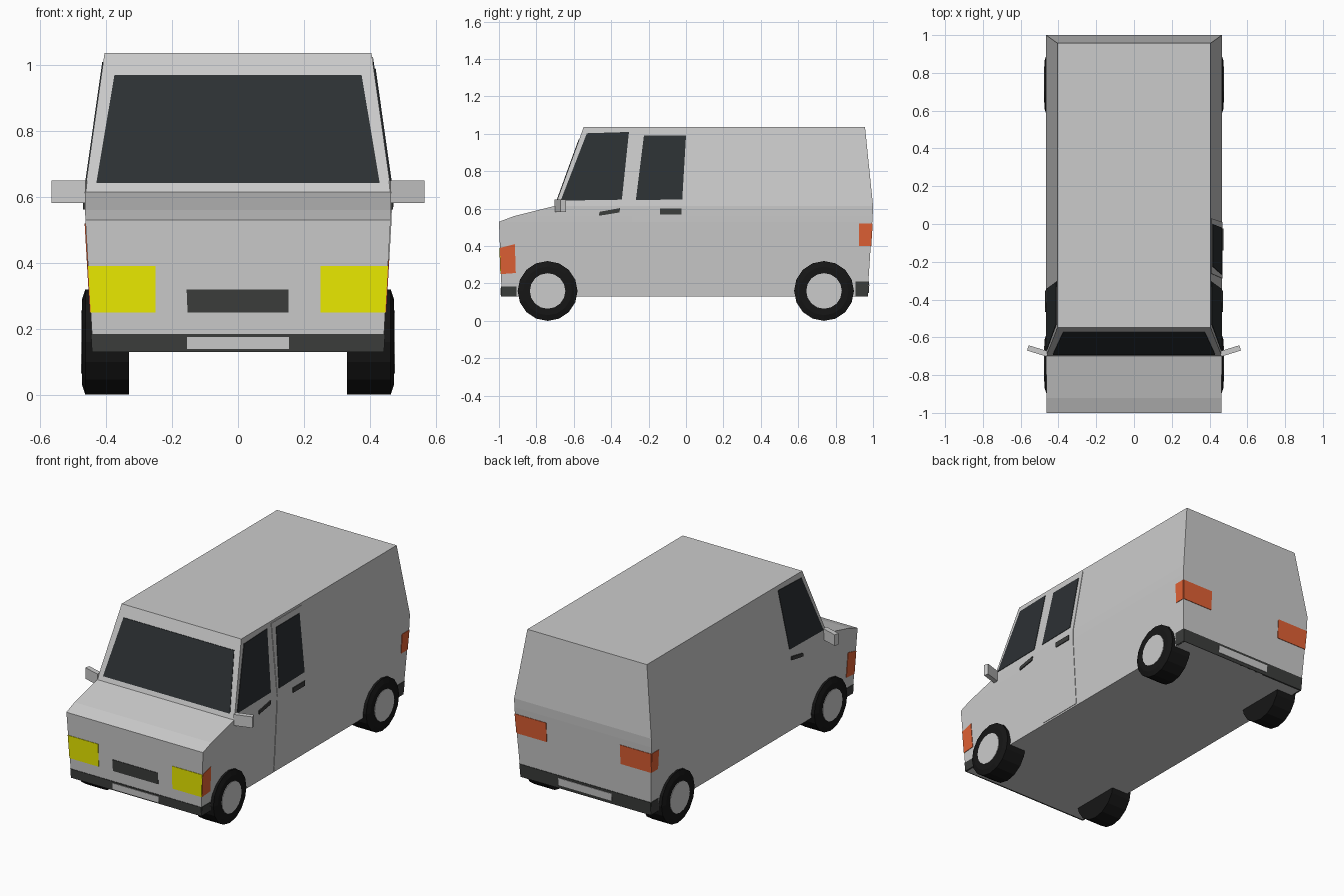
import bpy, bmesh, math
from mathutils import Vector

if "Cube" in bpy.data.objects:
    bpy.data.objects.remove(bpy.data.objects["Cube"])


def material(name, rgb):
    m = bpy.data.materials.new(name)
    m.diffuse_color = (*rgb, 1)
    m.use_nodes = True
    m.node_tree.nodes["Principled BSDF"].inputs["Base Color"].default_value = m.diffuse_color
    return m


GLASS = material("dark_glass", (0.025, 0.03, 0.033))
TRIM = material("dark_trim", (0.045, 0.047, 0.045))
RUBBER = material("rubber", (0.008, 0.008, 0.008))
YELLOW = material("yellow_lamp", (0.85, 0.85, 0.0))
ORANGE = material("orange_lamp", (0.75, 0.12, 0.035))

# Body rings: height, half width, front y, rear y
RINGS = [(0.13, 0.440, -0.985, 0.970), (0.53, 0.463, -1.0, 0.996),
         (0.56, 0.464, -0.92, 0.998), (0.615, 0.465, -0.70, 1.0),
         (1.037, 0.405, -0.547, 0.957)]


def at(z, k):
    """Body dimension k at height z."""
    for a, b in zip(RINGS, RINGS[1:]):
        if z <= b[0]:
            return a[k] + (b[k] - a[k]) * (z - a[0]) / (b[0] - a[0])
    return RINGS[-1][k]


def width(z): return at(z, 1)
def front_y(z): return at(z, 2)
def rear_y(z): return at(z, 3)


def on_front(u, z, d): return (u, front_y(z) - d, z)
def on_rear(u, z, d): return (u, rear_y(z) + d, z)
def on_side(s): return lambda u, z, d: (s * (width(z) + d), u, z)


def finish(name, bm, mat=None):
    bmesh.ops.recalc_face_normals(bm, faces=bm.faces)
    me = bpy.data.meshes.new(name)
    bm.to_mesh(me)
    bm.free()
    ob = bpy.data.objects.new(name, me)
    bpy.context.collection.objects.link(ob)
    if mat:
        me.materials.append(mat)
    return ob


def loft(name, loops, mat=None):
    """Skin a stack of closed loops and cap both ends."""
    bm = bmesh.new()
    rows = [[bm.verts.new(p) for p in loop] for loop in loops]
    n = len(rows[0])
    for a, b in zip(rows, rows[1:]):
        for i in range(n):
            bm.faces.new((a[i], a[(i + 1) % n], b[(i + 1) % n], b[i]))
    bm.faces.new(rows[0])
    bm.faces.new(rows[-1])
    return finish(name, bm, mat)


def panel(name, place, pts, mat=None, out=0.003):
    """Thin plate that follows a body side; pts are (along, height)."""
    return loft(name, [[place(u, z, d) for u, z in pts] for d in (-0.008, out)], mat)


def rect(u0, u1, z0, z1):
    return [(u0, z0), (u1, z0), (u1, z1), (u0, z1)]


# Body shell
loft("body", [[(-w, f, z), (w, f, z), (w, r, z), (-w, r, z)] for z, w, f, r in RINGS])

# Front and rear faces
panel("windscreen", on_front, [(-0.43, 0.642), (0.43, 0.642), (0.375, 0.97), (-0.375, 0.97)], GLASS)
panel("grille", on_front, [(-0.153, 0.25), (0.153, 0.25), (0.153, 0.32), (-0.156, 0.32)], TRIM)
for end, place, top, plate in (("front", on_front, 0.185, (-0.155, 0.155, 0.138, 0.175)),
                               ("rear", on_rear, 0.21, (-0.18, 0.18, 0.15, 0.195))):
    wb, wt = width(0.13), width(top)
    panel(end + "_bumper", place, [(-wb, 0.13), (wb, 0.13), (wt, top), (-wt, top)], TRIM)
    panel(end + "_number_plate", place, rect(*plate), None, 0.006)

# Parts on both sides
for s, side in ((1, "right"), (-1, "left")):
    skin = on_side(s)
    panel(side + "_headlight", on_front,
          [(s * 0.25, 0.25), (s * width(0.25), 0.25), (s * width(0.39), 0.39), (s * 0.25, 0.39)], YELLOW)
    panel(side + "_tail_lamp", on_rear,
          [(s * 0.25, 0.4), (s * width(0.4), 0.4), (s * width(0.52), 0.52), (s * 0.25, 0.52)], ORANGE)
    panel(side + "_indicator", skin,
          [(front_y(0.25), 0.25), (-0.91, 0.256), (-0.915, 0.41), (front_y(0.39), 0.39)], ORANGE)
    panel(side + "_tail_lamp_side", skin,
          [(0.925, 0.4), (rear_y(0.4), 0.4), (rear_y(0.52), 0.52), (0.925, 0.52)], ORANGE)
    panel(side + "_front_bumper_end", skin,
          [(front_y(0.13), 0.13), (-0.905, 0.13), (-0.905, 0.185), (front_y(0.185), 0.185)], TRIM)
    panel(side + "_rear_bumper_end", skin,
          [(0.905, 0.13), (rear_y(0.13), 0.13), (rear_y(0.21), 0.21), (0.905, 0.21)], TRIM)
    panel(side + "_front_window", skin,
          [(-0.67, 0.643), (-0.343, 0.648), (-0.305, 1.01), (-0.53, 1.003)], GLASS)
    panel(side + "_front_handle", skin,
          [(-0.465, 0.562), (-0.355, 0.58), (-0.353, 0.603), (-0.463, 0.583)], TRIM, 0.006)

    # Door mirror, angled outward and back
    c, along, thick = Vector((0.51, -0.672, 0)), Vector((0.052, 0.016, 0)), Vector((-0.004, 0.014, 0))
    base = [c - along - thick, c + along - thick, c + along + thick, c - along + thick]
    loft(side + "_mirror", [[(s * p.x, p.y, z) for p in base] for z in (0.582, 0.65)])

    # Wheels: low-poly tyre with a domed outer wall and a flat hub
    for y, end in ((-0.74, "front"), (0.738, "rear")):
        def ring(x, r):
            return [(s * x, y + r * math.cos(math.tau * i / 16), 0.16 + r * math.sin(math.tau * i / 16))
                    for i in range(16)]
        loft(f"{side}_{end}_tyre", [ring(0.33, 0.16), ring(0.463, 0.16), ring(0.473, 0.13),
                                    ring(0.473, 0.09)], RUBBER)
        loft(f"{side}_{end}_hub", [ring(0.46, 0.095), ring(0.476, 0.095)])

# Second door, on the right side only
skin = on_side(1)
door = [[(-0.285, 0.14), (0.01, 0.14)], [(-0.288, 0.53), (0.01, 0.53)],
        [(-0.288, 0.615), (0.01, 0.615)], [(-0.262, 1.025), (0.03, 1.025)]]
loft("right_rear_door", [[skin(a[0], a[1], -0.008), skin(b[0], b[1], -0.008),
                          skin(b[0], b[1], 0.003), skin(a[0], a[1], 0.003)] for a, b in door])
panel("right_rear_window", skin,
      [(-0.268, 0.645), (-0.02, 0.65), (0.0, 0.99), (-0.225, 0.99)], GLASS, 0.006)
panel("right_rear_handle", skin, rect(-0.14, -0.025, 0.57, 0.6), TRIM, 0.008)
